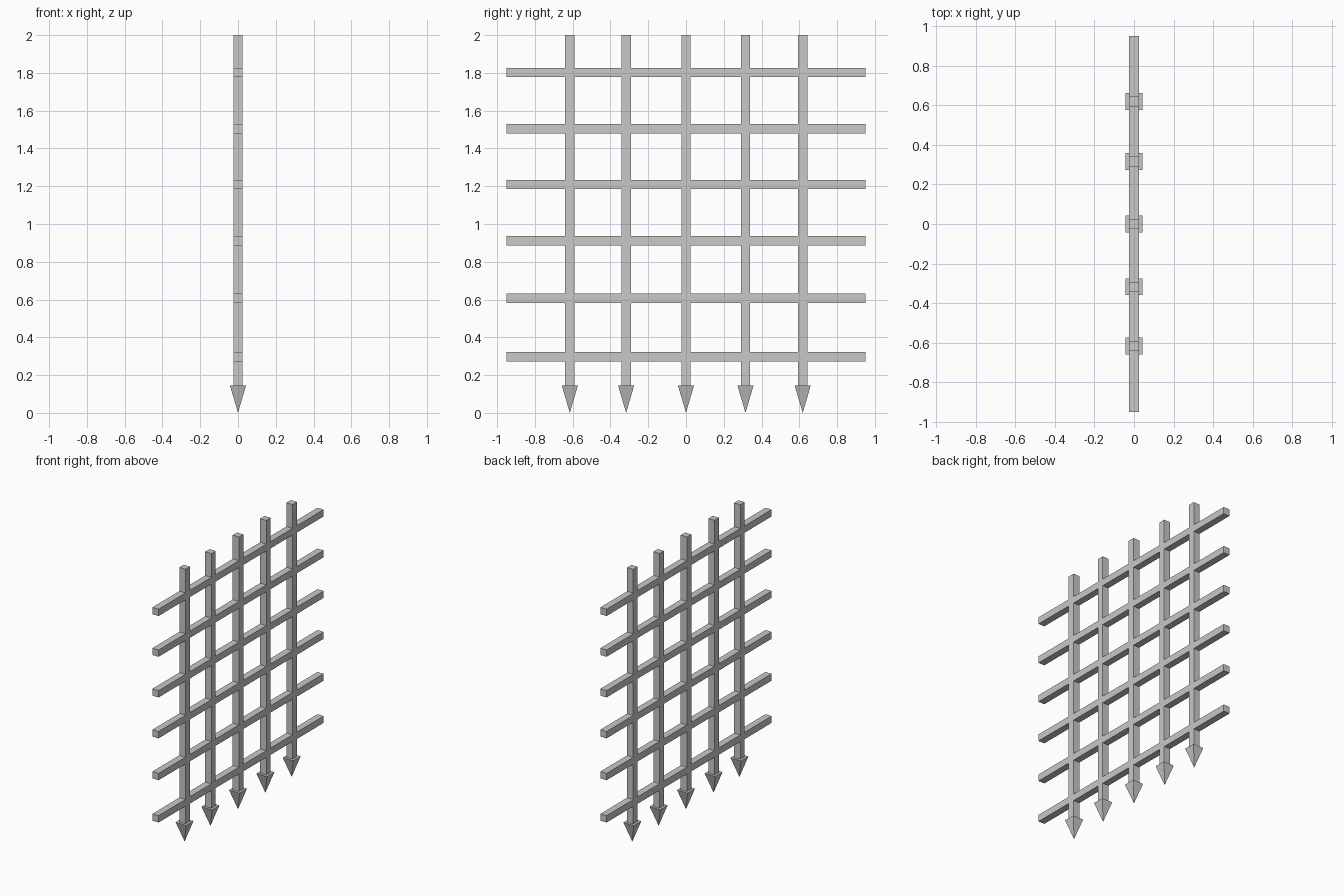
import bpy
import math

cube = bpy.data.objects.get("Cube")
if cube:
    bpy.data.objects.remove(cube, do_unlink=True)

BAR = 0.05           # bar thickness
SPIKE_WIDTH = 0.085
SPIKE_TOP = 0.145
HEIGHT = 2.0
SPAN = 1.9

# Single iron grey material
iron = bpy.data.materials.new("iron_grey")
iron.use_nodes = True
grey = (0.58, 0.58, 0.58, 1)
iron.diffuse_color = grey
iron.node_tree.nodes["Principled BSDF"].inputs["Base Color"].default_value = grey


def finish(name):
    obj = bpy.context.object
    obj.name = name
    obj.data.materials.append(iron)
    return obj


def bar(name, center, size):
    bpy.ops.mesh.primitive_cube_add(size=1, location=center)
    obj = finish(name)
    obj.scale = size
    bpy.ops.object.transform_apply(location=False, rotation=False, scale=True)


def spike(name, y):
    # Square pyramid pointing down, sides aligned with the bars
    bpy.ops.mesh.primitive_cone_add(
        vertices=4, radius1=0, radius2=SPIKE_WIDTH / math.sqrt(2),
        depth=SPIKE_TOP, location=(0, y, SPIKE_TOP / 2),
        rotation=(0, 0, math.pi / 4))
    finish(name)
    bpy.ops.object.transform_apply(location=False, rotation=True, scale=False)


# Upright bars with spiked feet
for i, y in enumerate((-0.615, -0.317, 0, 0.315, 0.618), 1):
    bar(f"upright_bar_{i}", (0, y, (HEIGHT + SPIKE_TOP) / 2),
        (BAR, BAR, HEIGHT - SPIKE_TOP))
    spike(f"spike_{i}", y)

# Horizontal cross bars
for i, z in enumerate((0.298, 0.606, 0.911, 1.209, 1.505, 1.802), 1):
    bar(f"cross_bar_{i}", (0, 0, z), (BAR, SPAN, BAR))
